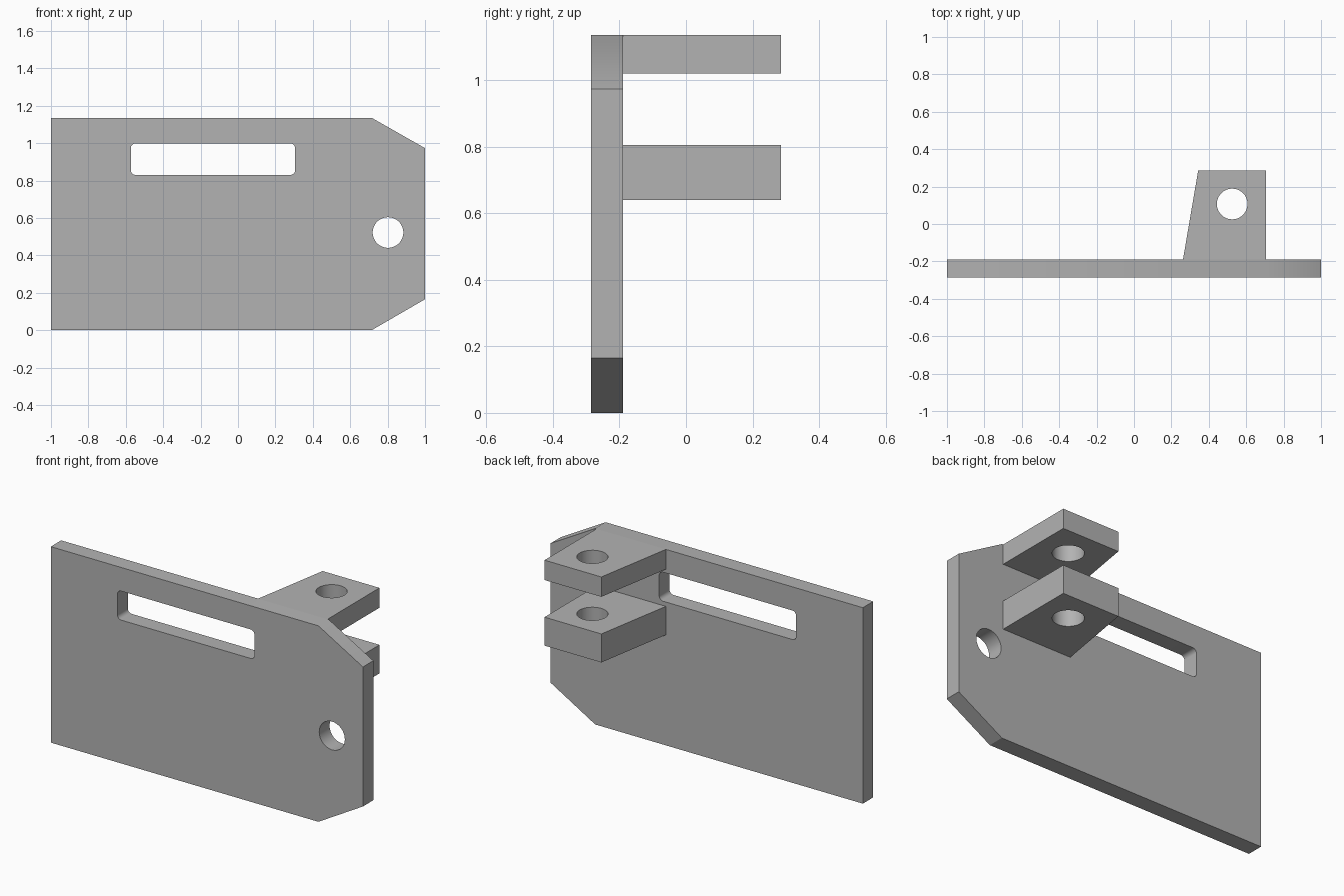
import bpy, bmesh
from math import cos, sin, pi
from mathutils import Matrix

cube = bpy.data.objects.get("Cube")
if cube:
    bpy.data.objects.remove(cube, do_unlink=True)

grey = bpy.data.materials.new("plain grey")
grey.use_nodes = True
grey.diffuse_color = (0.45, 0.45, 0.45, 1)
grey.node_tree.nodes["Principled BSDF"].inputs["Base Color"].default_value = grey.diffuse_color


def arc(cx, cy, r, start, end, steps):
    return [(cx + r * cos(start + (end - start) * i / steps),
             cy + r * sin(start + (end - start) * i / steps)) for i in range(steps + 1)]


def circle(cx, cy, r):
    return arc(cx, cy, r, 0, 2 * pi, 48)[:-1]


def rounded_slot(x0, x1, y0, y1, r):
    corners = [(x1 - r, y1 - r), (x0 + r, y1 - r), (x0 + r, y0 + r), (x1 - r, y0 + r)]
    return [p for i, (x, y) in enumerate(corners)
            for p in arc(x, y, r, i * pi / 2, (i + 1) * pi / 2, 8)]


def slab(name, loops, thickness, matrix):
    """Extrude an outline with holes into a solid centred on its own plane."""
    curve = bpy.data.curves.new(name, 'CURVE')
    curve.dimensions = '2D'
    curve.fill_mode = 'BOTH'
    curve.extrude = thickness / 2
    for loop in loops:
        spline = curve.splines.new('POLY')
        spline.points.add(len(loop) - 1)
        for point, (x, y) in zip(spline.points, loop):
            point.co = (x, y, 0, 1)
        spline.use_cyclic_u = True
    obj = bpy.data.objects.new(name, curve)
    bpy.context.collection.objects.link(obj)
    bpy.ops.object.select_all(action='DESELECT')
    obj.select_set(True)
    bpy.context.view_layer.objects.active = obj
    bpy.ops.object.convert(target='MESH')
    obj = bpy.context.view_layer.objects.active
    # Weld the caps to the walls and place the part
    bm = bmesh.new()
    bm.from_mesh(obj.data)
    bmesh.ops.remove_doubles(bm, verts=bm.verts, dist=0.0001)
    bmesh.ops.transform(bm, matrix=matrix, verts=bm.verts)
    bmesh.ops.recalc_face_normals(bm, faces=bm.faces)
    bm.to_mesh(obj.data)
    bm.free()
    obj.data.materials.clear()
    obj.data.materials.append(grey)
    bpy.ops.object.shade_smooth_by_angle(angle=pi / 6)
    return obj


BACK, FRONT, TOP = -0.19, -0.285, 1.135
HOLE = 0.082

# Upright plate with clipped corners, slot and round hole
outline = [(-1, 0), (0.715, 0), (1, 0.165), (1, 0.973), (0.715, TOP), (-1, TOP)]
slab("mounting_plate",
     [outline, rounded_slot(-0.573, 0.305, 0.83, 0.998, 0.025), circle(0.802, 0.522, HOLE)],
     BACK - FRONT,
     Matrix.Translation((0, (BACK + FRONT) / 2, 0)) @ Matrix.Rotation(pi / 2, 4, 'X'))

# Pair of tapered lugs behind the plate, each with a pin hole
lug = [(0.262, BACK), (0.707, BACK), (0.707, 0.285), (0.343, 0.285)]
for name, low, high in (("upper_lug", 1.02, TOP), ("lower_lug", 0.64, 0.805)):
    slab(name, [lug, circle(0.525, 0.107, HOLE)], high - low,
         Matrix.Translation((0, 0, (low + high) / 2)))
